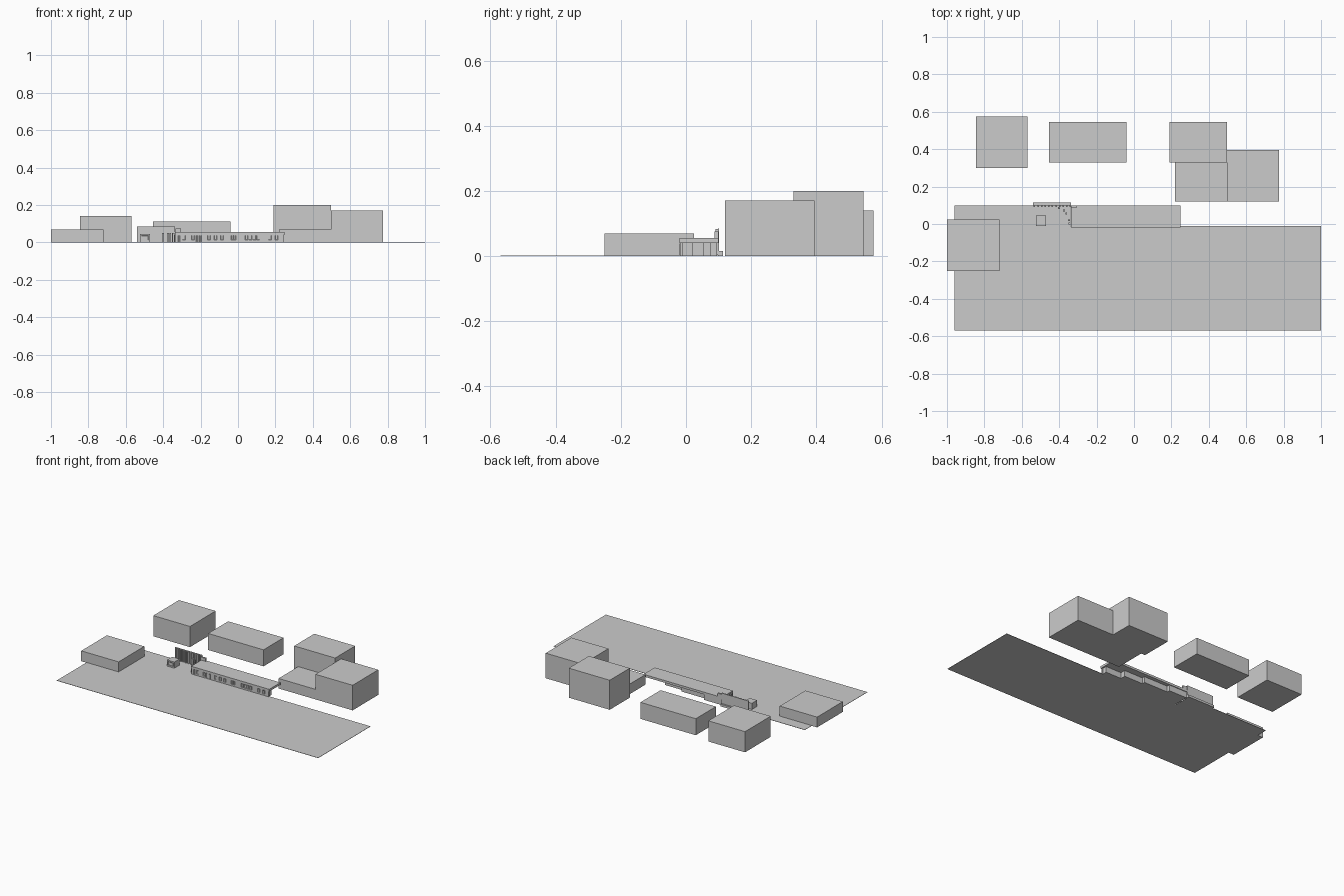
import bpy, bmesh

if "Cube" in bpy.data.objects:
    bpy.data.objects.remove(bpy.data.objects["Cube"])


def make(name, bm):
    me = bpy.data.meshes.new(name)
    bmesh.ops.recalc_face_normals(bm, faces=bm.faces)
    bm.to_mesh(me)
    bm.free()
    ob = bpy.data.objects.new(name, me)
    bpy.context.collection.objects.link(ob)
    return ob


def add_box(bm, x0, x1, y0, y1, z0, z1):
    vs = bmesh.ops.create_cube(bm, size=1)["verts"]
    for v in vs:
        v.co.x = x0 if v.co.x < 0 else x1
        v.co.y = y0 if v.co.y < 0 else y1
        v.co.z = z0 if v.co.z < 0 else z1
    return vs


def boxes(name, items):
    bm = bmesh.new()
    for b in items:
        add_box(bm, *b)
    return make(name, bm)


def framed_windows(name, items, y):
    # shallow boxes whose front face is inset and pushed back
    bm = bmesh.new()
    for x0, x1, z0, z1 in items:
        vs = add_box(bm, x0, x1, y - 0.002, y + 0.002, z0, z1)
        bm.normal_update()
        front = min({f for v in vs for f in v.link_faces},
                    key=lambda f: f.calc_center_median().y)
        bmesh.ops.inset_individual(bm, faces=[front], thickness=0.003)
        for v in front.verts:
            v.co.y += 0.0015
    return make(name, bm)


# L-shaped paving
bm = bmesh.new()
outline = [(-0.96, -0.57), (1, -0.57), (1, -0.01), (-0.34, -0.01), (-0.34, 0.10), (-0.96, 0.10)]
face = bm.faces.new([bm.verts.new((x, y, 0)) for x, y in outline])
ext = bmesh.ops.extrude_face_region(bm, geom=[face])
for g in ext["geom"]:
    if isinstance(g, bmesh.types.BMVert):
        g.co.z = 0.002
make("paving", bm)

# surrounding massing blocks
blocks = {
    "west_block": (-1, -0.72, -0.25, 0.025, 0, 0.07),
    "northwest_block": (-0.845, -0.57, 0.30, 0.575, 0, 0.14),
    "north_block": (-0.455, -0.04, 0.33, 0.545, 0, 0.112),
    "northeast_tall_block": (0.19, 0.497, 0.33, 0.545, 0, 0.20),
    "east_low_block": (0.22, 0.497, 0.12, 0.33, 0, 0.068),
    "east_tall_block": (0.497, 0.775, 0.12, 0.395, 0, 0.17),
}
for n, b in blocks.items():
    boxes(n, [b])

# long low building: front wall, stepped rooms, roof
boxes("front_wall", [(-0.335, 0.243, -0.018, -0.010, 0, 0.042)])
boxes("stepped_rooms", [
    (0.12, 0.238, -0.010, 0.02, 0, 0.042),
    (-0.02, 0.12, -0.010, 0.055, 0, 0.042),
    (-0.20, -0.02, -0.010, 0.075, 0, 0.042),
    (-0.335, -0.20, -0.010, 0.095, 0, 0.042),
])
boxes("roof_slab", [(-0.338, 0.248, -0.02, 0.10, 0.04, 0.055)])
boxes("roof_upstand", [(-0.335, -0.305, 0.088, 0.10, 0.055, 0.075)])

# row of windows and narrow doors
xs = [-0.29, -0.24, -0.155, -0.12, -0.085, -0.03, -0.018,
      0.045, 0.066, 0.087, 0.108, 0.17, 0.206]
wins = [(x - 0.008, x + 0.008, 0.014, 0.038) for x in xs]
wins += [(x - 0.005, x + 0.005, 0.003, 0.038) for x in (-0.315, -0.22, -0.20)]
framed_windows("windows", wins, -0.018)

# slatted screen with low rear ledge
boxes("screen_panel", [(-0.54, -0.338, 0.098, 0.102, 0, 0.085)])
boxes("screen_ledge", [(-0.54, -0.338, 0.102, 0.114, 0, 0.015)])
slats = []
for i in range(11):
    x = -0.536 + i * 0.0192
    slats.append((x, x + 0.008, 0.090, 0.098, 0.004, 0.083))
boxes("screen_slats", slats)

# posts curving from the screen to the building corner
path = [(-0.40, 0.085), (-0.375, 0.072), (-0.362, 0.056), (-0.348, 0.02), (-0.345, 0.002)]
boxes("corner_posts", [(x - 0.005, x + 0.005, y - 0.005, y + 0.005, 0, 0.05) for x, y in path])

# small kiosk
boxes("kiosk", [(-0.525, -0.47, -0.01, 0.045, 0, 0.044)])
framed_windows("kiosk_hatch", [(-0.517, -0.478, 0.012, 0.036)], -0.01)
